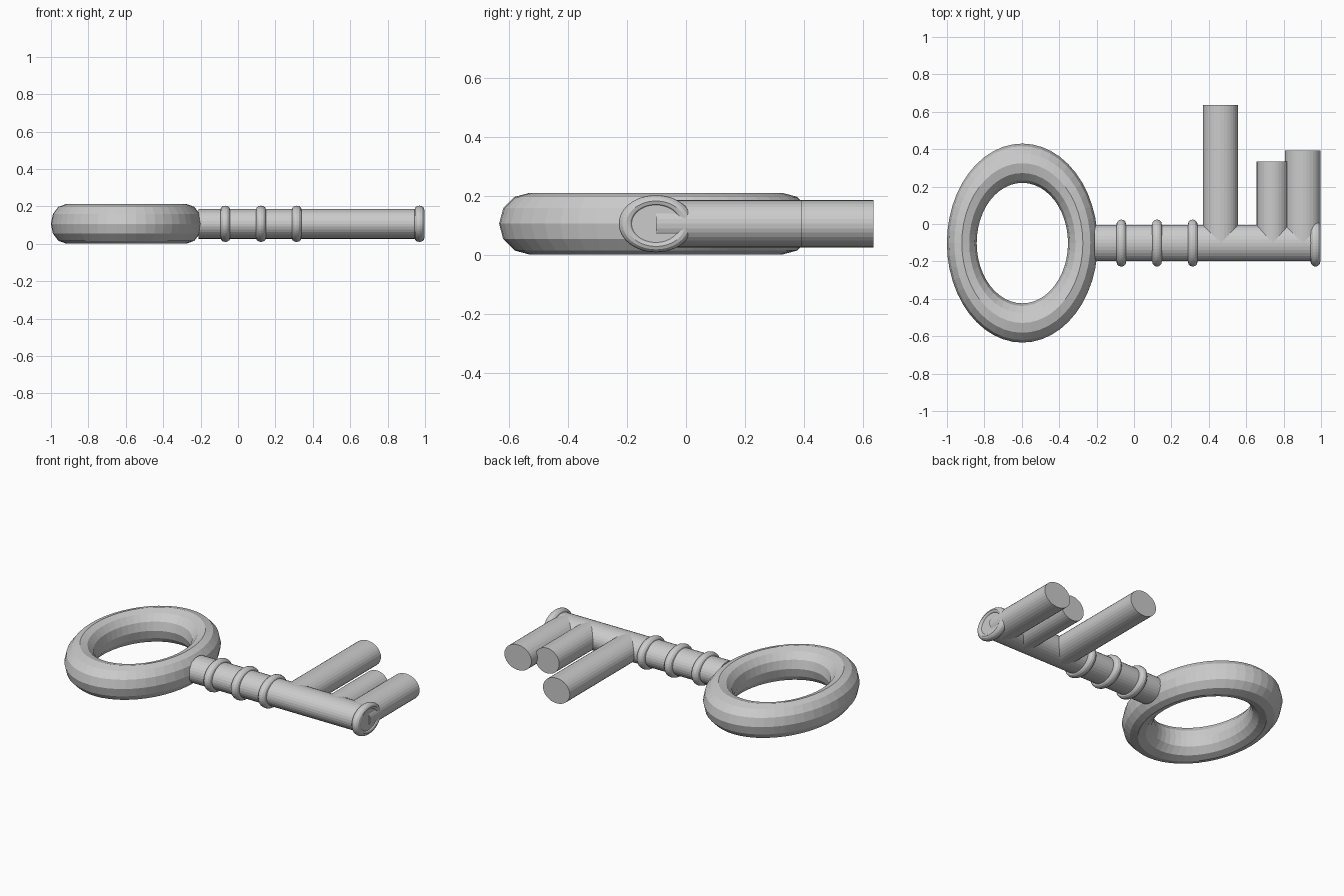
import bpy
from math import pi

if "Cube" in bpy.data.objects:
    bpy.data.objects.remove(bpy.data.objects["Cube"])

Y0, Z0 = -0.102, 0.107  # shaft axis


def finish(name, scale):
    ob = bpy.context.object
    ob.name = name
    ob.scale = scale
    bpy.ops.object.transform_apply(location=False, rotation=True, scale=True)
    return ob


def torus(name, x, major, minor, rot, scale):
    bpy.ops.mesh.primitive_torus_add(
        major_segments=48, minor_segments=12, major_radius=major,
        minor_radius=minor, location=(x, Y0, Z0), rotation=rot)
    return finish(name, scale)


def rod(name, centre, length, rot, scale):
    bpy.ops.mesh.primitive_cylinder_add(
        vertices=32, radius=1, depth=length, location=centre, rotation=rot)
    return finish(name, scale)


# Oval handle ring
torus("bow_ring", -0.597, 0.427, 0.105, (0, 0, 0), (0.758, 1, 1))

# Shaft with an oval section, running along x
x1, x2 = -0.212, 0.988
rod("shaft", ((x1 + x2) / 2, Y0, Z0), x2 - x1, (0, pi / 2, 0), (0.08, 0.096, 1))

# Decorative collars (local x becomes world z)
for i, x in enumerate((-0.068, 0.123, 0.314, 0.97)):
    torus(f"collar_{i + 1}", x, 0.1, 0.026, (0, pi / 2, 0), (0.77, 1, 1))

# Teeth: centre x, half width, tip y
for i, (x, rx, tip) in enumerate(((0.463, 0.094, 0.636),
                                  (0.741, 0.085, 0.333),
                                  (0.903, 0.095, 0.393))):
    rod(f"tooth_{i + 1}", (x, (Y0 + tip) / 2, Z0), tip - Y0,
        (-pi / 2, 0, 0), (rx, 0.08, 1))
